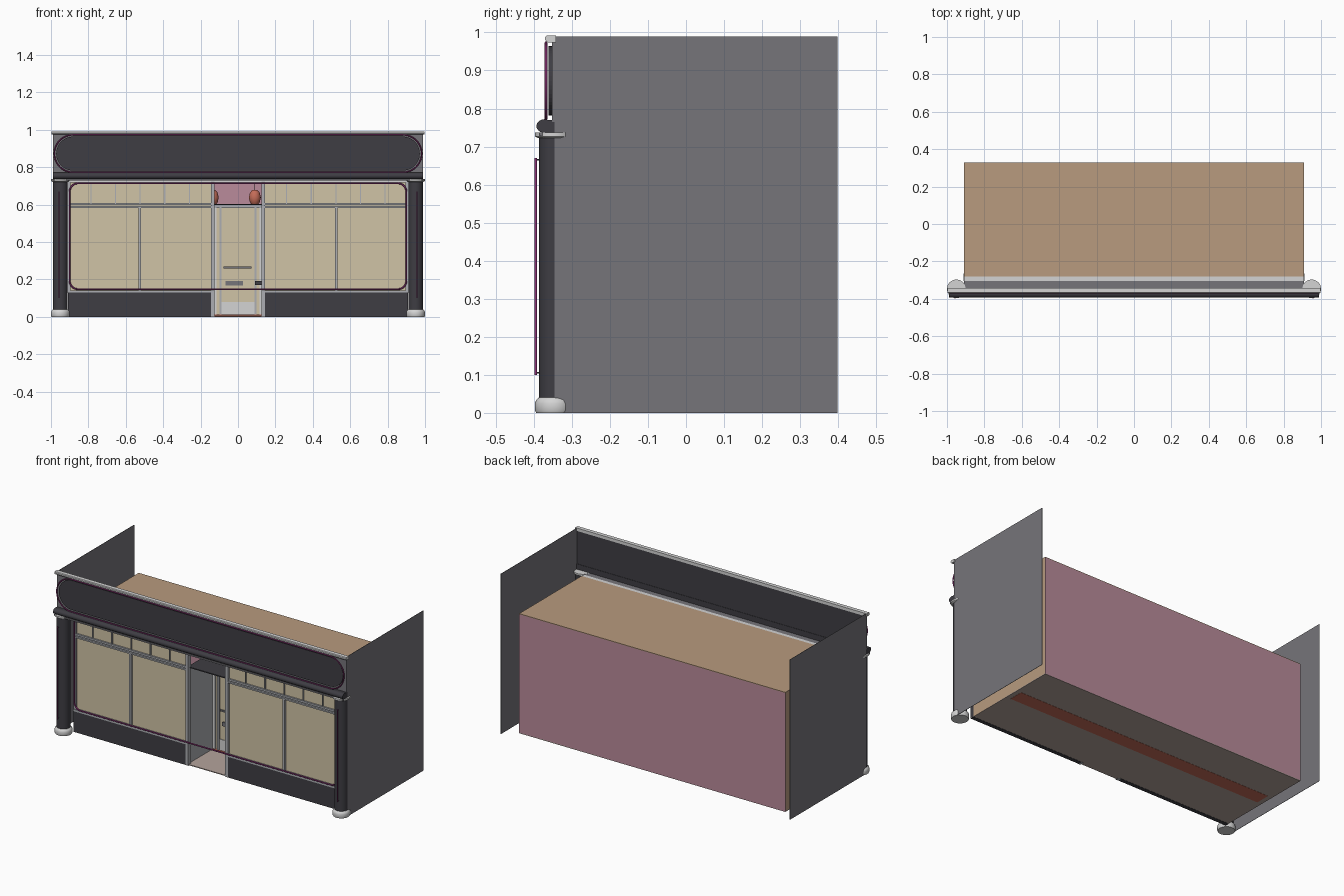
import bpy, bmesh, math
from mathutils import Vector

if "Cube" in bpy.data.objects:
    bpy.data.objects.remove(bpy.data.objects["Cube"])


def mat(name, r, g, b):
    m = bpy.data.materials.new(name)
    lin = [((c / 255 + 0.055) / 1.055) ** 2.4 if c > 10 else c / 255 / 12.92 for c in (r, g, b)]
    m.diffuse_color = (*lin, 1)
    m.use_nodes = True
    m.node_tree.nodes["Principled BSDF"].inputs["Base Color"].default_value = m.diffuse_color
    return m


DARK = mat("charcoal_paint", 62, 61, 67)
GREY = mat("mid_grey", 118, 117, 122)
FRAME = mat("frame_grey", 172, 174, 178)
LIGHT = mat("pale_stone", 212, 212, 212)
GLASS = mat("beige_pane", 208, 195, 166)
PINK = mat("dusty_pink", 186, 139, 155)
TAN = mat("tan_plaster", 184, 155, 126)
FLOOR = mat("floor_taupe", 180, 164, 156)
RED = mat("terracotta", 196, 108, 88)
NEON = mat("magenta_tube", 140, 50, 118)


def finish(name, bm, material, smooth=False):
    bmesh.ops.recalc_face_normals(bm, faces=bm.faces)
    me = bpy.data.meshes.new(name)
    bm.to_mesh(me)
    bm.free()
    me.materials.append(material)
    ob = bpy.data.objects.new(name, me)
    bpy.context.collection.objects.link(ob)
    if smooth:
        bpy.context.view_layer.objects.active = ob
        ob.select_set(True)
        bpy.ops.object.shade_smooth_by_angle(angle=math.radians(35))
        ob.select_set(False)
    return ob


def box(name, x, y, z, material):
    """Box from (min, max) ranges."""
    bm = bmesh.new()
    bmesh.ops.create_cube(bm, size=1)
    for v in bm.verts:
        v.co = Vector([(a + b) / 2 + c * (b - a) for (a, b), c in zip((x, y, z), v.co)])
    return finish(name, bm, material)


def lathe(name, cx, cy, profile, material, n=32):
    """Closed solid of revolution around z from (radius, z) points."""
    bm = bmesh.new()
    rings = [[bm.verts.new((cx + r * math.cos(2 * math.pi * i / n),
                            cy + r * math.sin(2 * math.pi * i / n), z)) for i in range(n)]
             for r, z in profile]
    for a, b in zip(rings, rings[1:]):
        for i in range(n):
            bm.faces.new((a[i], a[(i + 1) % n], b[(i + 1) % n], b[i]))
    bm.faces.new(rings[0])
    bm.faces.new(rings[-1])
    return finish(name, bm, material, True)


def round_rect(hx, z0, z1, r, n=12):
    """Outline of a rounded rectangle in the xz plane."""
    pts = []
    for k, (sx, cz) in enumerate(((1, z1 - r), (-1, z1 - r), (-1, z0 + r), (1, z0 + r))):
        for i in range(n + 1):
            a = math.pi / 2 * (k + i / n)
            pts.append((sx * (hx - r) + r * math.cos(a), cz + r * math.sin(a)))
    return pts


def tube(name, pts, radius, closed, material):
    cu = bpy.data.curves.new(name, 'CURVE')
    cu.dimensions = '3D'
    cu.bevel_depth = radius
    cu.bevel_resolution = 2
    cu.use_fill_caps = True
    s = cu.splines.new('POLY')
    s.points.add(len(pts) - 1)
    for p, co in zip(s.points, pts):
        p.co = (*co, 1)
    s.use_cyclic_u = closed
    cu.materials.append(material)
    ob = bpy.data.objects.new(name, cu)
    bpy.context.collection.objects.link(ob)
    return ob


def prism_x(name, x, profile, material):
    """Extrude a yz profile along x."""
    bm = bmesh.new()
    a, b = ([bm.verts.new((px, py, pz)) for py, pz in profile] for px in x)
    n = len(profile)
    for i in range(n):
        bm.faces.new((a[i], a[(i + 1) % n], b[(i + 1) % n], b[i]))
    bm.faces.new(a)
    bm.faces.new(b)
    return finish(name, bm, material, True)


# Room shell
box("room_ceiling", (-.91, .91), (-.28, .33), (.736, .74), TAN)
box("room_back_wall", (-.91, .91), (.326, .33), (.002, .736), PINK)
box("room_floor", (-.91, .91), (-.30, .33), (.001, .006), FLOOR)
box("floor_runner", (-.88, .88), (0, .09), (0, .008), RED)

# Parts mirrored left and right
for s, side in ((-1, "left"), (1, "right")):
    def mx(a, b):
        return tuple(sorted((s * a, s * b)))
    box(side + "_party_wall", mx(.988, .99), (-.345, .398), (0, .99), GREY)
    box(side + "_room_wall", mx(.906, .91), (-.28, .326), (.002, .736), TAN)
    # Column with base and capital
    cx, cy = s * .95, -.347
    lathe(side + "_column", cx, cy, [(.039, .03), (.039, .73)], DARK)
    lathe(side + "_column_base", cx, cy,
          [(.047, 0), (.05, .006), (.05, .025), (.047, .034), (.04, .04)], LIGHT)
    lathe(side + "_column_capital", cx, cy, [(.042, .722), (.05, .727), (.05, .737)], LIGHT)
    tube(side + "_column_light", [(s * .957, -.395, .1), (s * .957, -.395, .67)], .0035, False, NEON)
    for z in (.105, .665):
        tube(side + "_light_clip", [(s * .957, -.395, z), (s * .957, -.38, z)], .002, False, DARK)
    # Shop window
    box(side + "_plinth", mx(.14, .91), (-.305, -.28), (0, .13), DARK)
    box(side + "_window_pane", mx(.14, .91), (-.292, -.288), (.13, .725), GLASS)
    box(side + "_window_sill", mx(.14, .91), (-.31, -.28), (.13, .142), FRAME)
    box(side + "_transom_low", mx(.14, .91), (-.305, -.28), (.583, .592), FRAME)
    box(side + "_transom_high", mx(.14, .91), (-.302, -.28), (.597, .608), FRAME)
    box(side + "_window_jamb", mx(.895, .912), (-.305, -.265), (.13, .725), FRAME)
    box(side + "_mullion", mx(.518, .532), (-.305, -.28), (.142, .583), FRAME)
    for i in range(5):
        x = .26 + .1315 * i
        box(side + "_upper_bar", mx(x - .003, x + .003), (-.3, -.28), (.608, .725), FRAME)
    # Porch side and corner post
    box(side + "_porch_post", mx(.126, .145), (-.306, -.28), (0, .725), FRAME)
    box(side + "_porch_wall", mx(.134, .14), (-.28, -.045), (.002, .6), FRAME)
    # Door frame uprights
    box(side + "_door_jamb", mx(.115, .134), (-.06, -.04), (.006, .6), LIGHT)
    box(side + "_door_stile", mx(.088, .1), (-.06, -.04), (.006, .585), FRAME)
    box(side + "_door_sidelight", mx(.1, .115), (-.052, -.048), (.006, .585), GLASS)

# Window head and soffit
box("window_head", (-.91, .91), (-.305, -.28), (.718, .738), LIGHT)
box("soffit", (-.91, .91), (-.345, -.305), (.728, .736), GREY)

# Porch and door
box("porch_lid", (-.14, .14), (-.29, -.04), (.598, .604), DARK)
box("door_head", (-.134, .134), (-.062, -.04), (.583, .598), FRAME)
box("door_pane", (-.088, .088), (-.052, -.047), (.08, .583), GLASS)
box("door_kick_panel", (-.088, .088), (-.056, -.044), (.012, .08), LIGHT)
box("door_threshold", (-.13, .13), (-.065, -.035), (.005, .012), RED)
box("door_push_bar", (-.078, .072), (-.066, -.058), (.259, .268), GREY)
box("letter_plate", (-.066, .028), (-.06, -.052), (.168, .192), GREY)
box("door_handle", (.09, .125), (-.08, -.06), (.17, .192), DARK)

# Hanging lanterns
for x in (-.135, .09):
    lathe("lantern", x, .05, [(.014, .598), (.026, .612), (.032, .638), (.026, .664), (.014, .678)], RED, 16)
    tube("lantern_cord", [(x, .05, .678), (x, .05, .737)], .0015, False, DARK)

# Fascia board: grey at the front, charcoal elsewhere
board = box("fascia_board", (-.99, .99), (-.352, -.345), (.765, .976), GREY)
board.data.materials.append(DARK)
for p in board.data.polygons:
    p.material_index = 1 if p.normal.y > .5 else 0

# Raised oval sign panel with light tube
bm = bmesh.new()
face = bm.faces.new([bm.verts.new((x, -.352, z)) for x, z in round_rect(.972, .782, .964, .091)])
ext = bmesh.ops.extrude_face_region(bm, geom=[face])
for v in ext["geom"]:
    if isinstance(v, bmesh.types.BMVert):
        v.co.y = -.362
finish("sign_panel", bm, DARK)
tube("sign_light", [(x, -.368, z) for x, z in round_rect(.982, .773, .973, .1)], .0035, True, NEON)

# Cornice and coping
prism_x("cornice_roll", (-.99, .99),
        [(-.372 + .021 * math.cos(math.pi * i / 12), .754 + .018 * math.sin(math.pi * i / 12))
         for i in range(24)], DARK)
box("cornice_back", (-.99, .99), (-.372, -.343), (.736, .77), DARK)
box("cornice_fillet", (-.99, .99), (-.385, -.345), (.728, .737), GREY)
prism_x("coping", (-.997, .997),
        [(-.342, .974), (-.364, .974), (-.37, .98), (-.37, .988), (-.366, .992), (-.342, .992)], LIGHT)

# Light tube round the shopfront
tube("shopfront_light", [(x, -.315, z) for x, z in round_rect(.9, .148, .714, .045, 8)], .0045, True, NEON)
